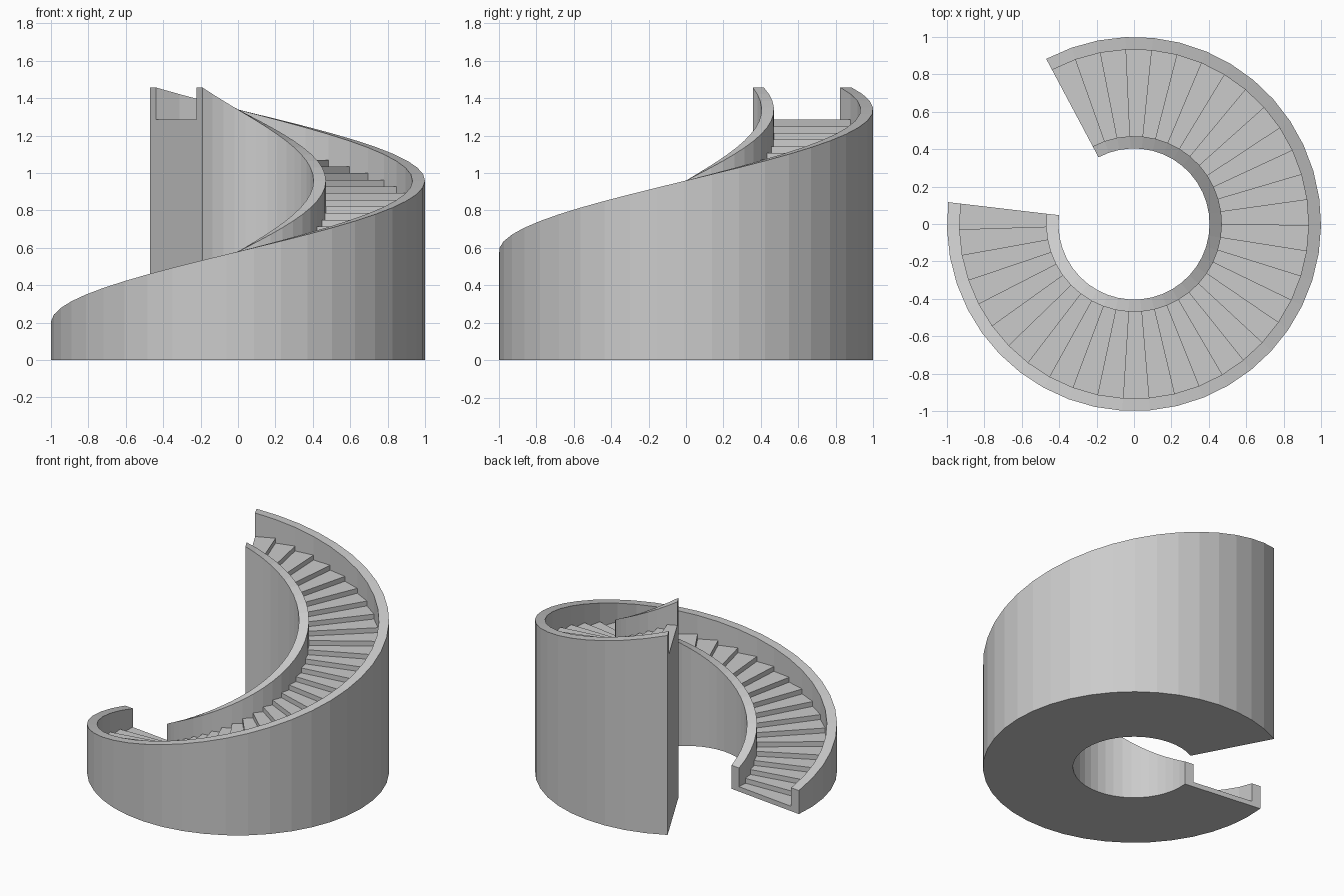
import bpy
import bmesh
from math import cos, sin, radians

cube = bpy.data.objects.get("Cube")
if cube:
    bpy.data.objects.remove(cube, do_unlink=True)

STEPS = 36
START, END = radians(173.3), radians(478.0)
RISE = 0.0357
PARAPET = 0.172                     # wall height above the stair slope
R_IN, R_TREAD_IN, R_TREAD_OUT, R_OUT = 0.404, 0.47, 0.933, 1.0

stone = bpy.data.materials.new("grey_stone")
stone.use_nodes = True
grey = (0.6, 0.6, 0.6, 1.0)
stone.diffuse_color = grey
stone.node_tree.nodes["Principled BSDF"].inputs["Base Color"].default_value = grey


def section(bm, index, tread):
    """U-shaped cross-section at a step boundary, with the tread at a given height."""
    angle = START + (END - START) * index / STEPS
    top = index * RISE + PARAPET
    profile = [(R_IN, 0), (R_OUT, 0), (R_OUT, top), (R_TREAD_OUT, top),
               (R_TREAD_OUT, tread), (R_TREAD_IN, tread), (R_TREAD_IN, top), (R_IN, top)]
    return [bm.verts.new((r * cos(angle), r * sin(angle), z)) for r, z in profile]


bm = bmesh.new()
previous = None
for i in range(STEPS):
    tread = (i + 1) * RISE
    a, b = section(bm, i, tread), section(bm, i + 1, tread)
    # base, walls, wall tops and tread of this step
    for k in range(len(a)):
        n = (k + 1) % len(a)
        bm.faces.new((a[k], b[k], b[n], a[n]))
    # riser up from the step below, or the closed lower end
    if previous:
        bm.faces.new((previous[4], previous[5], a[5], a[4]))
    else:
        bm.faces.new(a)
    previous = b
# closed upper end
bm.faces.new(list(reversed(previous)))

bmesh.ops.remove_doubles(bm, verts=bm.verts, dist=0.0005)
# merge the flat underside into one face
under = [f for f in bm.faces if all(v.co.z < 0.001 for v in f.verts)]
bmesh.ops.dissolve_faces(bm, faces=under)
bmesh.ops.recalc_face_normals(bm, faces=bm.faces)

mesh = bpy.data.meshes.new("spiral_staircase")
bm.to_mesh(mesh)
bm.free()
mesh.materials.append(stone)
stair = bpy.data.objects.new("spiral_staircase", mesh)
bpy.context.collection.objects.link(stair)
